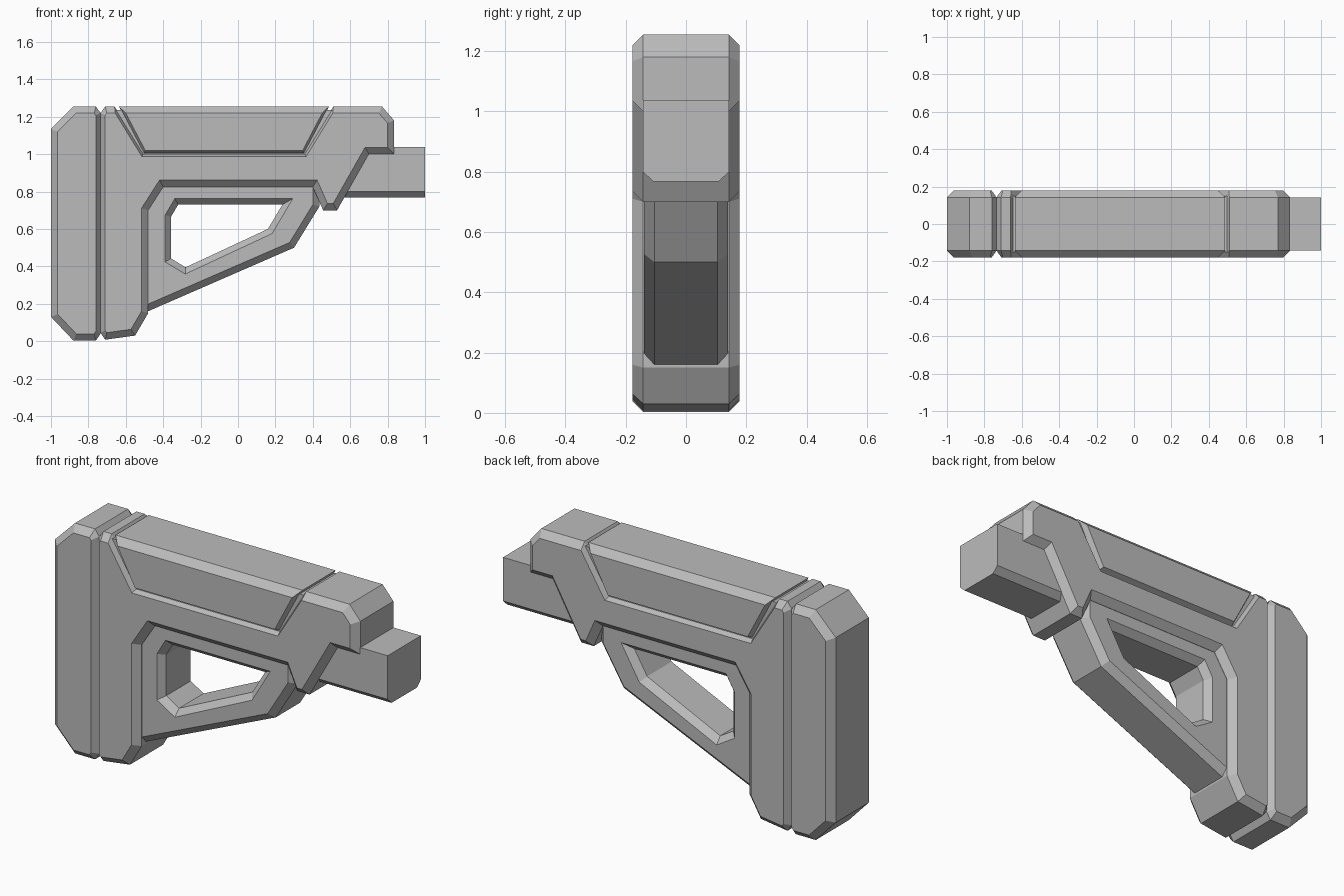
import bpy, bmesh
from mathutils import Vector

cube = bpy.data.objects.get("Cube")
if cube:
    bpy.data.objects.remove(cube, do_unlink=True)

grey = bpy.data.materials.new("plain_grey")
grey.use_nodes = True
grey.diffuse_color = (0.5, 0.5, 0.5, 1)
grey.node_tree.nodes["Principled BSDF"].inputs["Base Color"].default_value = (0.5, 0.5, 0.5, 1)


def inset_profile(pts, insets):
    """Move each edge of a counter-clockwise profile inward and re-join the corners."""
    lines = []
    for i, p in enumerate(pts):
        d = (pts[(i + 1) % len(pts)] - p).normalized()
        lines.append((p + Vector((-d.y, d.x)) * insets[i], d))
    result = []
    for i, (p, d) in enumerate(lines):
        q, e = lines[i - 1]
        t = (p - q).cross(d) / e.cross(d)
        result.append(q + e * t)
    return result


def chamfered_slab(name, profile, half, chamfer, inset):
    """Side profile (x, z, optional inset of the edge that follows), chamfered on both sides."""
    pts = [Vector(p[:2]) for p in profile]
    inner = inset_profile(pts, [p[2] if len(p) > 2 else inset for p in profile])
    bm = bmesh.new()
    rings = []
    for y, loop in ((-half, inner), (chamfer - half, pts), (half - chamfer, pts), (half, inner)):
        rings.append([bm.verts.new((p.x, y, p.y)) for p in loop])
    n = len(pts)
    for a, b in zip(rings, rings[1:]):
        for i in range(n):
            j = (i + 1) % n
            bm.faces.new((a[i], b[i], b[j], a[j]))
    bm.faces.new(rings[0])
    bm.faces.new(rings[-1][::-1])
    bmesh.ops.recalc_face_normals(bm, faces=bm.faces)
    mesh = bpy.data.meshes.new(name)
    bm.to_mesh(mesh)
    bm.free()
    mesh.materials.append(grey)
    obj = bpy.data.objects.new(name, mesh)
    bpy.context.collection.objects.link(obj)
    return obj


HALF, EDGE = 0.178, 0.036
TOP, SEAM, SLIT = 1.255, 0.025, 0.016

# Rear pad, separated from the body by a V seam
chamfered_slab("butt_pad", [
    (-1, 0.13), (-0.88, 0.003), (-0.76, 0.003, 0.028), (-0.735, 0.04, SEAM),
    (-0.735, 1.22, 0.028), (-0.76, TOP), (-0.88, TOP), (-1, 1.135)], HALF, EDGE, EDGE)

# Main body with rear leg, front hook and a recess for the cheek panel
chamfered_slab("main_body", [
    (-0.735, 0.045, 0.028), (-0.71, 0.008), (-0.55, 0.03), (-0.48, 0.15), (-0.48, 0.7),
    (-0.4, 0.825), (0.4, 0.825), (0.455, 0.7), (0.53, 0.7), (0.7, 1), (0.835, 1),
    (0.835, 1.18), (0.77, TOP), (0.51, TOP, SLIT), (0.355, 1.003, SLIT),
    (-0.505, 1.003, SLIT), (-0.66, TOP), (-0.71, TOP, 0.028), (-0.735, 1.22, SEAM)],
    HALF, EDGE, EDGE)

# Cheek panel and the core that floors the slits beside it
chamfered_slab("cheek_panel", [
    (-0.505, 1.003, SLIT), (0.355, 1.003, SLIT), (0.487, TOP), (-0.637, TOP, SLIT)],
    HALF, EDGE, EDGE)
chamfered_slab("slit_core", [
    (-0.68, 0.95), (0.53, 0.95), (0.53, 1.235), (-0.68, 1.235)], 0.15, 0.01, 0)

# Buffer tube with chamfered lower edges
chamfered_slab("buffer_tube", [
    (0.47, 0.768, 0.032), (1, 0.768, 0), (1, 1.037, 0), (0.47, 1.037, 0)], 0.143, 0.034, 0)

# Diagonal strut with a flared opening
strut = chamfered_slab("diagonal_strut", [
    (-0.6, 0.108), (0.3, 0.5), (0.435, 0.72), (0.435, 0.9, 0), (-0.6, 0.9, 0)],
    0.14, 0.035, 0.035)
cutter = chamfered_slab("opening_cutter", [
    (-0.358, 0.442), (-0.28, 0.395), (0.16, 0.6), (0.237, 0.73), (-0.32, 0.73),
    (-0.358, 0.665)], 0.16, 0.055, -0.05)
cutter.hide_render = True
cut = strut.modifiers.new("opening", 'BOOLEAN')
cut.object = cutter
cut.solver = 'EXACT'
depsgraph = bpy.context.evaluated_depsgraph_get()
strut_mesh = bpy.data.meshes.new_from_object(strut.evaluated_get(depsgraph))
strut.modifiers.clear()
strut.data = strut_mesh
bpy.data.objects.remove(cutter, do_unlink=True)
